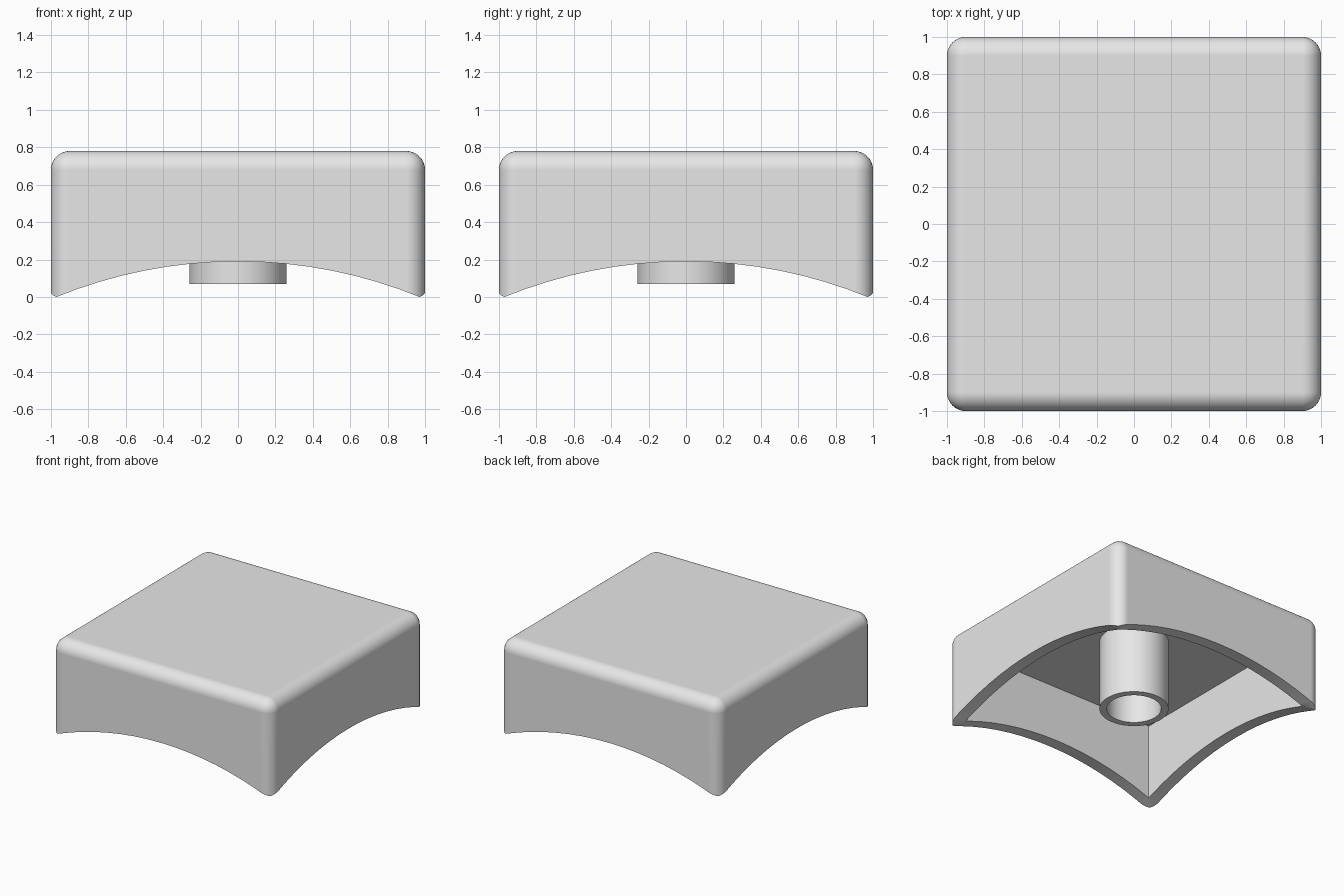
import bpy
import bmesh
from mathutils import Matrix

HEIGHT, ROUND, WALL = 0.78, 0.1, 0.1
CEILING, ARCH_TOP = 0.65, 0.19
CORNER = 1 - ROUND * (1 - 0.5 ** 0.5)  # diagonal extent of the rounded corner
ARCH_RADIUS = (CORNER ** 2 + ARCH_TOP ** 2) / (2 * ARCH_TOP)

if "Cube" in bpy.data.objects:
    bpy.data.objects.remove(bpy.data.objects["Cube"], do_unlink=True)

grey = bpy.data.materials.new("light_grey")
grey.use_nodes = True
grey.diffuse_color = (0.8, 0.8, 0.8, 1)
grey.node_tree.nodes["Principled BSDF"].inputs["Base Color"].default_value = (0.8, 0.8, 0.8, 1)


def add_object(name, bm):
    mesh = bpy.data.meshes.new(name)
    bmesh.ops.recalc_face_normals(bm, faces=bm.faces)
    bm.to_mesh(mesh)
    bm.free()
    mesh.materials.append(grey)
    obj = bpy.data.objects.new(name, mesh)
    bpy.context.collection.objects.link(obj)
    return obj


def block(half, low, high):
    bm = bmesh.new()
    bmesh.ops.create_cube(bm, size=1)
    bmesh.ops.scale(bm, vec=(2 * half, 2 * half, high - low), verts=bm.verts)
    bmesh.ops.translate(bm, vec=(0, 0, (low + high) / 2), verts=bm.verts)
    return bm


def arch_cutter(name, axis):
    bm = bmesh.new()
    turn = Matrix.Rotation(1.5707963, 4, axis)
    place = Matrix.Translation((0, 0, ARCH_TOP - ARCH_RADIUS))
    bmesh.ops.create_cone(bm, cap_ends=True, segments=128, radius1=ARCH_RADIUS,
                          radius2=ARCH_RADIUS, depth=4, matrix=place @ turn)
    return add_object(name, bm)


def shade(obj):
    bpy.ops.object.select_all(action="DESELECT")
    obj.select_set(True)
    bpy.context.view_layer.objects.active = obj
    bpy.ops.object.shade_smooth_by_angle(angle=0.6)


# Rounded shell, with the side and top edges bevelled
bm = block(1, -0.3, HEIGHT)
edges = [e for e in bm.edges if max(v.co.z for v in e.verts) > 0]
bmesh.ops.bevel(bm, geom=edges, offset=ROUND, segments=10, profile=0.5,
                affect="EDGES", clamp_overlap=True)
shell = add_object("cap_shell", bm)

# Hollow inside and arched lower edges on all four sides
cutters = [
    add_object("cavity_cutter", block(1 - WALL, -0.5, CEILING)),
    arch_cutter("front_arch_cutter", "X"),
    arch_cutter("side_arch_cutter", "Y"),
]
for cutter in cutters:
    cutter.hide_render = True
    mod = shell.modifiers.new(cutter.name, "BOOLEAN")
    mod.operation = "DIFFERENCE"
    mod.solver = "EXACT"
    mod.object = cutter

bpy.context.view_layer.update()
graph = bpy.context.evaluated_depsgraph_get()
shell_mesh = bpy.data.meshes.new_from_object(shell.evaluated_get(graph))
shell.modifiers.clear()
shell.data = shell_mesh
for cutter in cutters:
    bpy.data.objects.remove(cutter, do_unlink=True)
shade(shell)
weighted = shell.modifiers.new("even_shading", "WEIGHTED_NORMAL")
weighted.keep_sharp = True

# Central socket tube: a rectangular wall profile spun around z
bm = bmesh.new()
bottom, top, inner, outer = 0.07, CEILING + 0.01, 0.205, 0.26
profile = [bm.verts.new((r, 0, z)) for r, z in
           ((inner, bottom), (outer, bottom), (outer, top), (inner, top))]
ring = [bm.edges.new((profile[i], profile[(i + 1) % 4])) for i in range(4)]
bmesh.ops.spin(bm, geom=profile + ring, cent=(0, 0, 0), axis=(0, 0, 1),
               angle=6.2831853, steps=64)
bmesh.ops.remove_doubles(bm, verts=bm.verts, dist=0.0001)
shade(add_object("socket_tube", bm))
